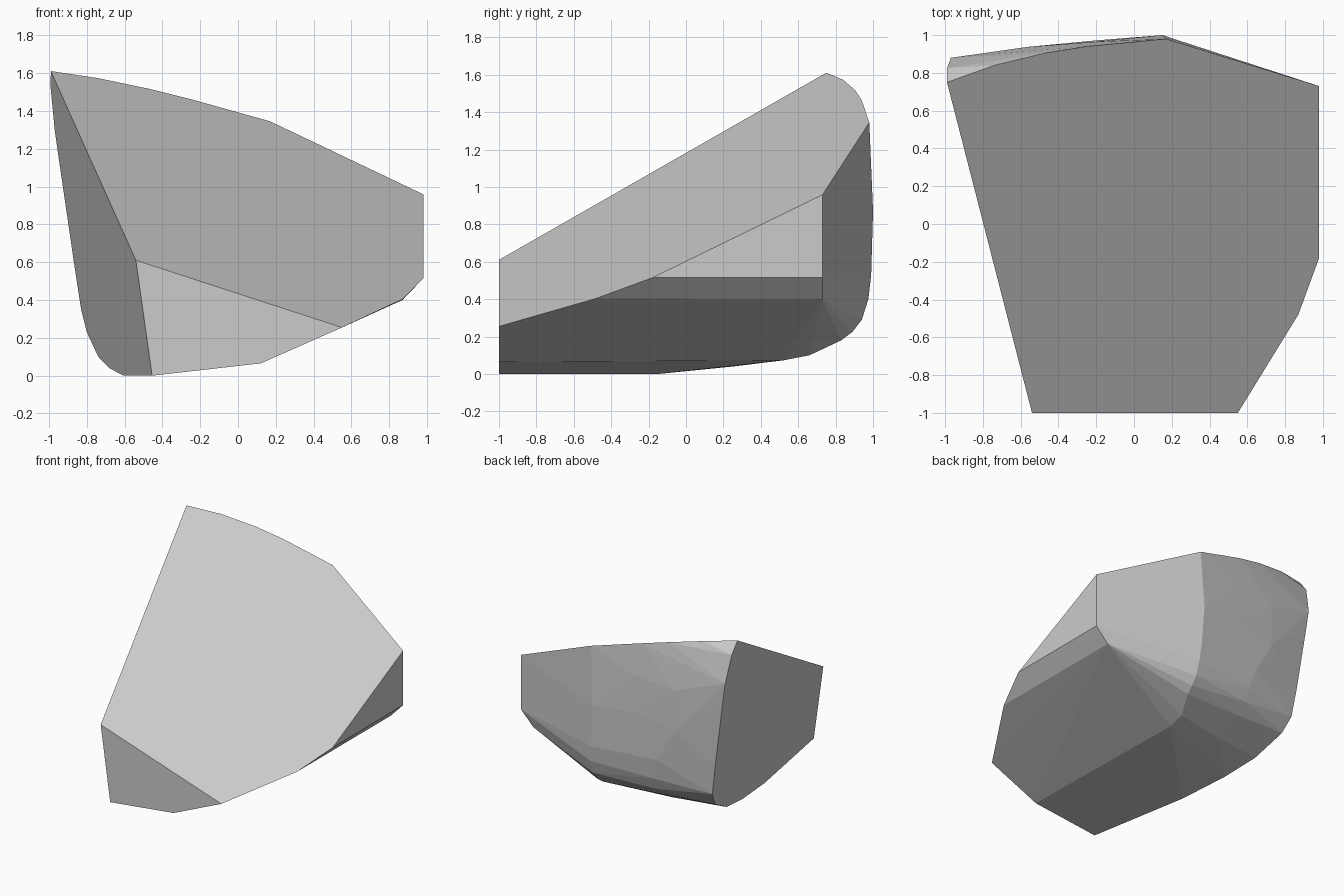
import bpy, bmesh, math

if "Cube" in bpy.data.objects:
    bpy.data.objects.remove(bpy.data.objects["Cube"])


# The rock is the convex skin over a few outlines lying on its cut planes.
def on_top(x, y):
    """Point on the sloping top cut."""
    return (x, y, 0.922 - 0.326 * x + 0.488 * y)


def on_left(y, z):
    """Point on the steep left cut."""
    return (-0.631 - 0.1769 * y - 0.1405 * z, y, z)


# rim of the top cut
top_rim = [on_top(x, y) for x, y in (
    (-0.99, 0.75), (-0.54, -1), (0.55, -1), (0.87, -0.48), (0.98, -0.18),
    (0.98, 0.73), (0.17, 0.98), (-0.25, 0.94), (-0.47, 0.905), (-0.74, 0.84))]

# rounded rim of the left cut
left_rim = [on_left(y, z) for y, z in (
    (-1, 0), (-0.15, 0), (0.25, 0.04), (0.53, 0.1), (0.77, 0.23),
    (0.845, 0.35), (0.862, 0.6), (0.868, 0.9), (0.878, 1.13),
    (0.88, 1.3), (0.825, 1.52))]

# right flank and lower keel
flank = [(0.98, 0.73, 0.515), (0.87, 0.73, 0.40), (0.12, -1, 0.065), (0.08, 0.52, 0.073)]

# back ridge
ridge = [(0.09, 0.66, 0.1), (0.17, 0.83, 0.18), (0.18, 0.89, 0.225), (0.18, 0.94, 0.29),
         (0.18, 0.975, 0.40), (0.17, 0.99, 0.53), (0.15, 1.0, 0.87)]

# gentle bulge of the back between ridge and left rim
bulge = [(-0.3, 0.6, 0.089), (-0.33, 0.8, 0.2), (-0.35, 0.885, 0.28), (-0.35, 0.925, 0.38),
         (-0.4, 0.945, 0.55), (-0.56, 0.937, 0.83), (-0.56, 0.938, 1.16),
         (-0.2, 0.972, 0.9), (-0.2, 0.965, 1.2)]

bm = bmesh.new()
for p in top_rim + left_rim + flank + ridge + bulge:
    bm.verts.new(p)
hull = bmesh.ops.convex_hull(bm, input=bm.verts[:])
loose = {g for g in hull["geom_interior"] + hull["geom_unused"]
         if isinstance(g, bmesh.types.BMVert)}
bmesh.ops.delete(bm, geom=list(loose), context='VERTS')
bmesh.ops.dissolve_limit(bm, angle_limit=math.radians(1.5),
                         verts=bm.verts[:], edges=bm.edges[:])
bmesh.ops.recalc_face_normals(bm, faces=bm.faces[:])

mesh = bpy.data.meshes.new("rock")
bm.to_mesh(mesh)
bm.free()

stone = bpy.data.materials.new("stone_grey")
stone.diffuse_color = (0.6, 0.6, 0.6, 1)
stone.use_nodes = True
stone.node_tree.nodes["Principled BSDF"].inputs["Base Color"].default_value = stone.diffuse_color
mesh.materials.append(stone)
bpy.context.collection.objects.link(bpy.data.objects.new("rock", mesh))
